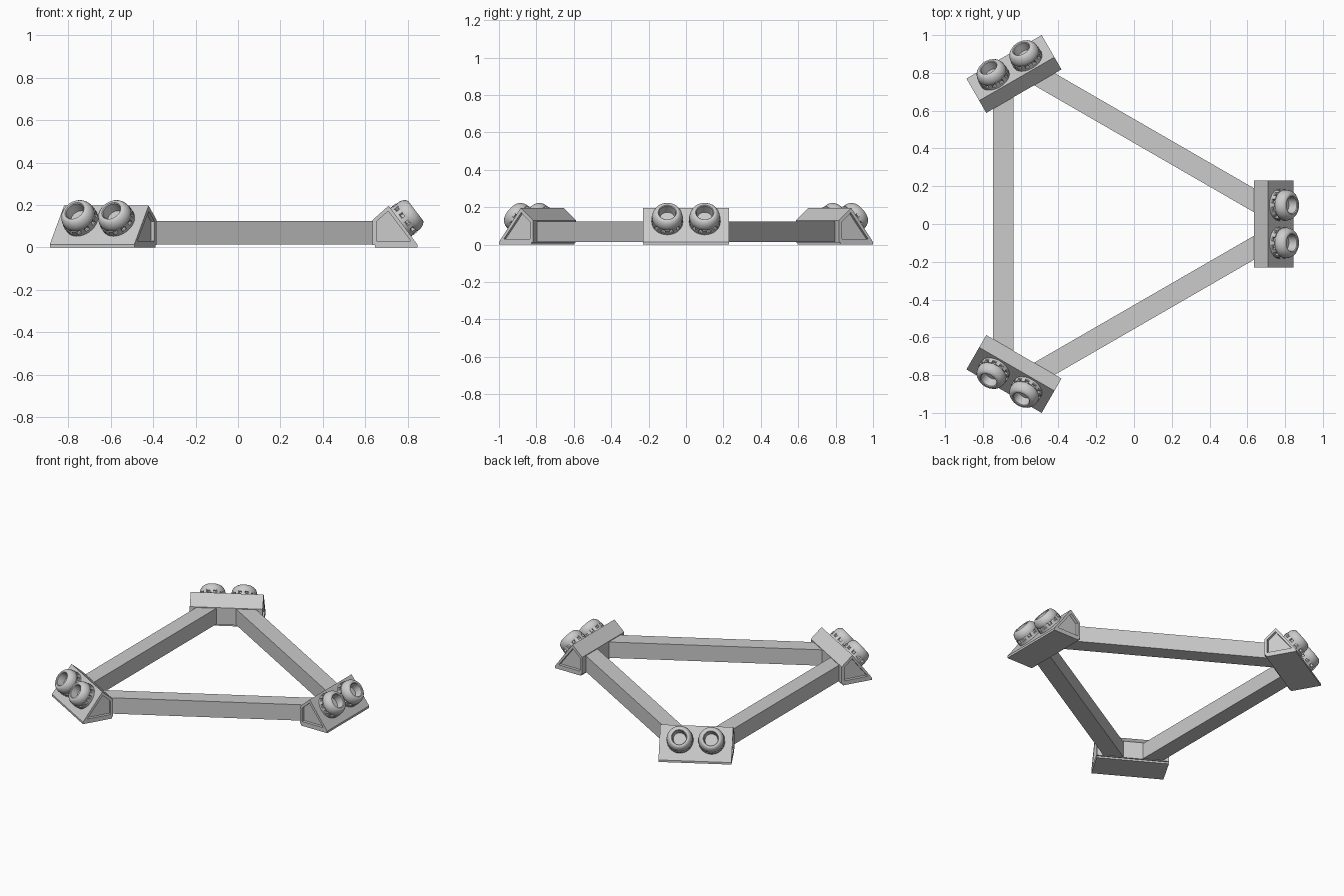
import bpy, bmesh, math
from mathutils import Matrix, Vector

if "Cube" in bpy.data.objects:
    bpy.data.objects.remove(bpy.data.objects["Cube"])

CX = -0.177            # centre of the triangle
HALF = 0.23            # half width of a corner block


def make(name, bm, matrix, smooth=False):
    bmesh.ops.recalc_face_normals(bm, faces=bm.faces)
    me = bpy.data.meshes.new(name)
    bm.to_mesh(me)
    bm.free()
    if smooth:
        me.polygons.foreach_set("use_smooth", [True] * len(me.polygons))
        me.set_sharp_from_angle(angle=math.radians(35))
    ob = bpy.data.objects.new(name, me)
    bpy.context.collection.objects.link(ob)
    ob.matrix_world = matrix


def add_box(bm, lo, hi, matrix=Matrix()):
    lo, hi = Vector(lo), Vector(hi)
    m = Matrix.Translation((lo + hi) / 2) @ Matrix.Diagonal((*(hi - lo), 1))
    bmesh.ops.create_cube(bm, size=1, matrix=matrix @ m)


def add_rings(bm, rings, caps=True):
    rows = [[bm.verts.new(p) for p in ring] for ring in rings]
    n = len(rows[0])
    for a, b in zip(rows, rows[1:]):
        for i in range(n):
            j = (i + 1) % n
            bm.faces.new((a[i], a[j], b[j], b[i]))
    if caps:
        bm.faces.new(rows[0])
        bm.faces.new(rows[-1])


def corner_block():
    # wedge lofted across its width, with a recessed panel in each end
    outer = [(0.812, 0.012), (0.812, 0.13), (0.887, 0.197), (1.022, 0.014)]
    inner = [(0.83, 0.03), (0.83, 0.122), (0.8845, 0.171), (0.992, 0.03)]
    stations = [(inner, -HALF + 0.02), (inner, -HALF), (outer, -HALF),
                (outer, HALF), (inner, HALF), (inner, HALF - 0.02)]
    bm = bmesh.new()
    add_rings(bm, [[(r, y, z) for r, z in prof] for prof, y in stations])
    return bm


def base_plate():
    bm = bmesh.new()
    add_box(bm, (0.822, -HALF, 0), (1.022, HALF, 0.014))
    return bm


def socket():
    # lathed nozzle: flange, neck, rounded collar, open bore
    prof = [(0.083, -0.005), (0.083, 0.013), (0.079, 0.017), (0.07, 0.017),
            (0.07, 0.03), (0.078, 0.03), (0.081, 0.036), (0.081, 0.052),
            (0.078, 0.064), (0.072, 0.076), (0.063, 0.085), (0.058, 0.087),
            (0.049, 0.087), (0.045, 0.083), (0.04, 0.035)]
    n = 32
    bm = bmesh.new()
    add_rings(bm, [[(r * math.cos(i * math.tau / n), r * math.sin(i * math.tau / n), h)
                    for i in range(n)] for r, h in prof])
    # studs around the neck
    for k in range(12):
        add_box(bm, (0.062, -0.011, 0.01), (0.084, 0.011, 0.034),
                Matrix.Rotation(k * math.tau / 12, 4, 'Z'))
    return bm


def beam():
    bm = bmesh.new()
    add_box(bm, (-0.57, -0.684, 0.015), (-0.46, 0.684, 0.125))
    return bm


tilt = Matrix.Rotation(math.atan2(0.795, 0.606), 4, 'Y')
for k, place in enumerate(("right", "back_left", "front_left")):
    m = Matrix.Translation((CX, 0, 0)) @ Matrix.Rotation(k * math.tau / 3, 4, 'Z')
    make(f"{place}_corner_block", corner_block(), m)
    make(f"{place}_base_plate", base_plate(), m)
    make(f"beam_opposite_{place}", beam(), m)
    for side, y in (("a", -0.1), ("b", 0.1)):
        make(f"{place}_socket_{side}", socket(),
             m @ Matrix.Translation((0.945, y, 0.12)) @ tilt, smooth=True)
